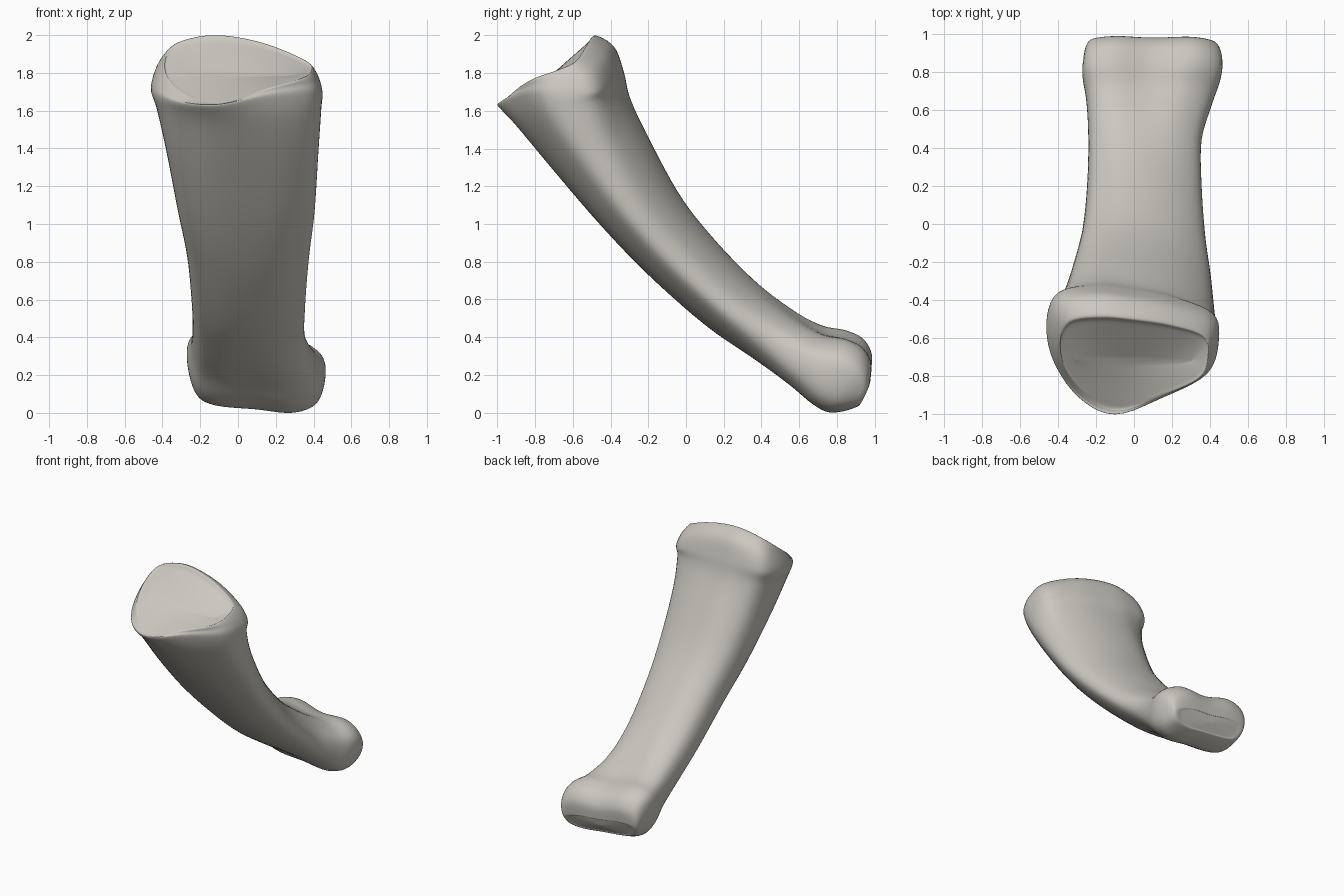
import bpy
import bmesh
from mathutils import Vector

cube = bpy.data.objects.get("Cube")
if cube:
    bpy.data.objects.remove(cube, do_unlink=True)

# Cross-sections: u runs across the bone, v runs from its front to its back
HEAD = [(-.62, .13), (-.2, 0), (.35, .13), (.87, .32), (1, .58), (.93, .79),
        (.48, .91), (0, .97), (-.45, 1), (-.87, .95), (-1, .72), (-.92, .42)]
SHAFT = [(-.55, .03), (-.1, 0), (.45, .06), (.88, .23), (1, .4), (.88, .62),
         (.5, .84), (0, .98), (-.5, 1), (-.88, .83), (-1, .5), (-.88, .18)]
KNUCKLE = [(-.6, 0), (0, 0), (.52, 0), (.87, .17), (1, .52), (.95, .8),
           (.6, .97), (0, .93), (-.55, 1), (-.92, .88), (-1, .56), (-.88, .14)]

# Stations: front (y, z), back (y, z), x range, section blend
# (-1 head, 0 shaft, 1 knuckle), front tilt, overall tilt, back droop
STATIONS = [
    ((-.965, 1.66), (-.475, 2.01), (-.395, .395), -1, .06, 0, -.08),
    ((-.985, 1.655), (-.38, 1.95), (-.44, .425), -1, .06, 0, -.09),
    ((-.995, 1.64), (-.33, 1.82), (-.46, .445), -1, .04, 0, -.07),
    ((-.9, 1.53), (-.30, 1.68), (-.43, .44), -.6, 0, 0, 0),
    ((-.7, 1.29), (-.22, 1.50), (-.38, .425), -.2, 0, 0, 0),
    ((-.45, 1.0), (-.05, 1.18), (-.32, .405), 0, 0, 0, 0),
    ((-.2, .74), (.12, .955), (-.27, .375), 0, 0, 0, 0),
    ((.1, .475), (.35, .715), (-.245, .355), 0, 0, 0, 0),
    ((.35, .3), (.56, .55), (-.24, .355), .3, 0, -.01, 0),
    ((.55, .165), (.72, .455), (-.25, .41), .7, 0, -.03, 0),
    ((.67, .075), (.85, .425), (-.27, .455), 1, 0, -.035, 0),
    ((.755, .03), (.94, .38), (-.265, .46), 1, 0, -.035, 0),
    ((.84, .035), (.985, .3), (-.25, .44), 1, 0, -.035, 0),
    ((.91, .06), (.98, .205), (-.225, .405), 1, 0, -.035, 0),
]


def section(front, back, span, blend, front_tilt, tilt, droop):
    """Ring of points for one station."""
    target = HEAD if blend < 0 else KNUCKLE
    middle, half = (span[0] + span[1]) / 2, (span[1] - span[0]) / 2
    ring = []
    for base, end in zip(SHAFT, target):
        u, v = Vector(base).lerp(Vector(end), abs(blend))
        y, z = Vector(front).lerp(Vector(back), v)
        z += u * (tilt + front_tilt * (1 - v)) + droop * v * (u + .2) ** 2
        ring.append(Vector((middle + half * u, y, z)))
    return ring


def inset(ring, scale, centre, stretch=0):
    """Shrink a ring to a point, or to a line across x, to close an end."""
    return [(centre + Vector((p.x * stretch, 0, 0))).lerp(p, scale)
            for p in ring]


def smooth_curve(points, steps, closed):
    """Points on a smooth curve that passes through every given point."""
    count = len(points)

    def pick(i):
        return points[i % count] if closed else points[max(0, min(i, count - 1))]

    result = []
    for i in range(count if closed else count - 1):
        a, b, c, d = (pick(i + k) for k in (-1, 0, 1, 2))
        for s in range(steps):
            t = s / steps
            result.append(b + (c - a) * (t / 2)
                          + (a * 2 - b * 5 + c * 4 - d) * (t * t / 2)
                          + (b * 3 - a - c * 3 + d) * (t ** 3 / 2))
    if not closed:
        result.append(points[-1].copy())
    return result


# Grooved upper joint face, shaft, and rounded lower joint
rings = [section(*station) for station in STATIONS]
groove = Vector((0, -.72, 1.795))
tip = Vector((.09, .955, .13))
upper_face = [inset(rings[0], s, groove, .75) for s in (.08, .45, .85)]
lower_face = [inset(rings[-1], s, tip) for s in (.8, .45, .1)]
rings = upper_face + rings + lower_face

# Refine along the bone, then around it
tracks = [smooth_curve(list(track), 5, False) for track in zip(*rings)]
rings = [smooth_curve(list(ring), 5, True) for ring in zip(*tracks)]

bm = bmesh.new()
loops = [[bm.verts.new(p) for p in ring] for ring in rings]
for one, two in zip(loops, loops[1:]):
    for i in range(len(one)):
        j = (i + 1) % len(one)
        bm.faces.new((one[i], one[j], two[j], two[i]))
bm.faces.new(loops[0])
bm.faces.new(loops[-1])
bmesh.ops.recalc_face_normals(bm, faces=bm.faces)

# Stand the bone on the ground
lowest = min(v.co.z for v in bm.verts)
bmesh.ops.translate(bm, verts=bm.verts, vec=(0, 0, -lowest))

mesh = bpy.data.meshes.new("bone")
bm.to_mesh(mesh)
bm.free()
bone = bpy.data.objects.new("bone", mesh)
bpy.context.collection.objects.link(bone)

# Warm grey bone colour
colour = (.6, .58, .53, 1)
material = bpy.data.materials.new("warm_grey_bone")
material.use_nodes = True
material.diffuse_color = colour
shader = material.node_tree.nodes["Principled BSDF"]
shader.inputs["Base Color"].default_value = colour
shader.inputs["Roughness"].default_value = .6
mesh.materials.append(material)

bpy.ops.object.select_all(action="DESELECT")
bone.select_set(True)
bpy.context.view_layer.objects.active = bone
bpy.ops.object.shade_smooth_by_angle(angle=.9)
